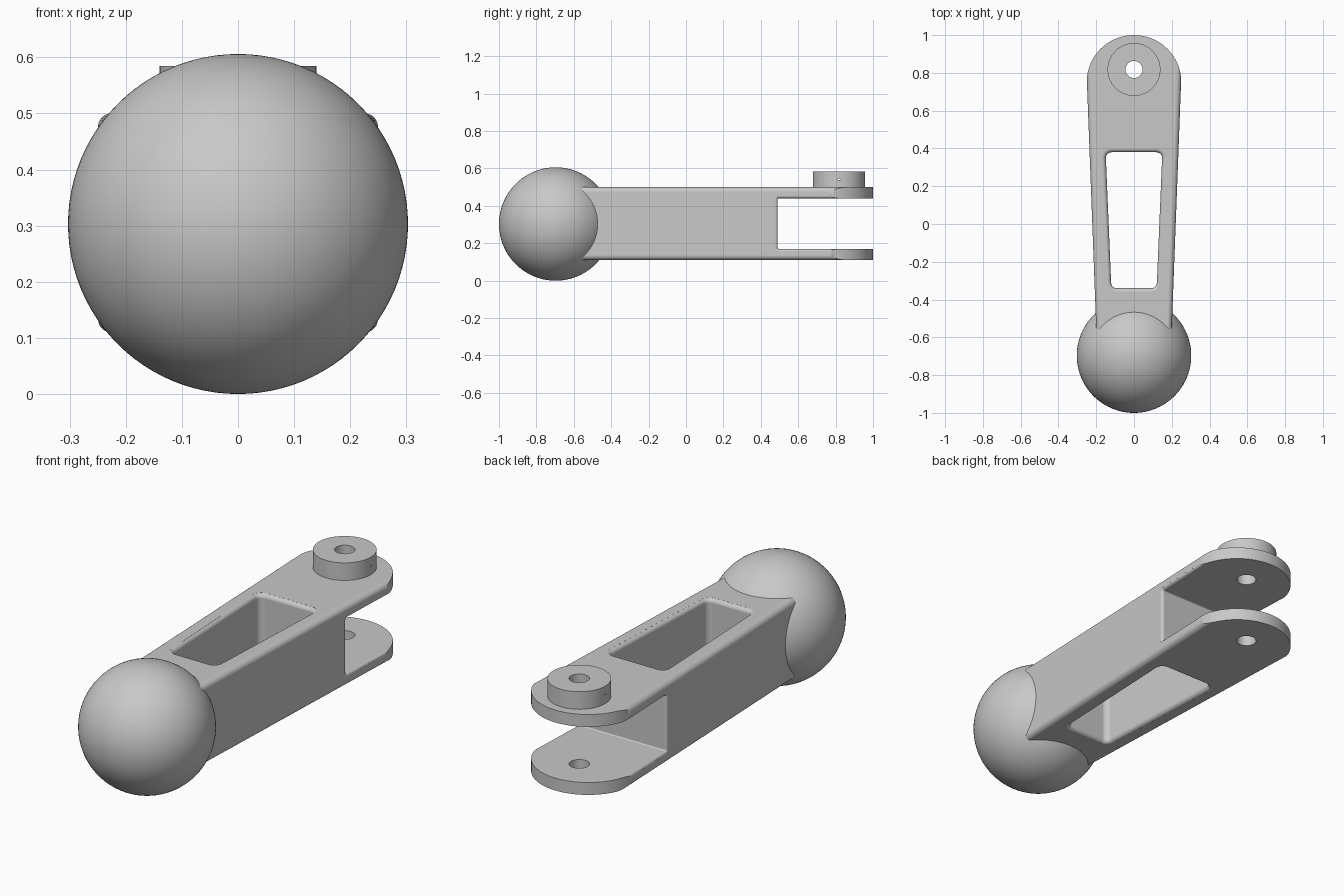
import bpy
import bmesh
from math import sin, cos, pi, radians

old = bpy.data.objects.get("Cube")
if old:
    bpy.data.objects.remove(old, do_unlink=True)

GREY = (0.58, 0.58, 0.58, 1)
metal = bpy.data.materials.new("plain_grey")
metal.use_nodes = True
metal.diffuse_color = GREY
metal.node_tree.nodes["Principled BSDF"].inputs["Base Color"].default_value = GREY

MID_Z = 0.305          # height of the arm's centre line
HALF_H = 0.195         # half height of the arm
PIVOT_Y = 0.818        # hinge axis


def half_width(y):
    """Half width of the tapered arm."""
    return 0.2 + 0.05 * (y + 0.55) / 1.32


def rounded_rect(hx, hy, r, n=8):
    pts = []
    for q, (sx, sy) in enumerate([(1, 1), (-1, 1), (-1, -1), (1, -1)]):
        for i in range(n + 1):
            a = (q + i / n) * pi / 2
            pts.append((sx * (hx - r) + r * cos(a), sy * (hy - r) + r * sin(a)))
    return pts


def fillet(r, n=8):
    """Pairs of (outward offset, depth below surface) for a rounded rim."""
    angles = [radians(80) * i / n for i in range(n + 1)]
    return [(r - r * cos(a), r - r * sin(a)) for a in angles]


def loft(name, rings):
    """Closed solid through rings with equal point counts."""
    bm = bmesh.new()
    loops = [[bm.verts.new(p) for p in ring] for ring in rings]
    for a, b in zip(loops, loops[1:]):
        for i in range(len(a)):
            j = (i + 1) % len(a)
            bm.faces.new((a[i], a[j], b[j], b[i]))
    bm.faces.new(loops[0])
    bm.faces.new(loops[-1])
    bmesh.ops.recalc_face_normals(bm, faces=bm.faces)
    mesh = bpy.data.meshes.new(name)
    bm.to_mesh(mesh)
    bm.free()
    obj = bpy.data.objects.new(name, mesh)
    bpy.context.collection.objects.link(obj)
    return obj


def cylinder(name, r, depth, loc, rot=(0, 0, 0), sides=64):
    bpy.ops.mesh.primitive_cylinder_add(vertices=sides, radius=r, depth=depth,
                                        location=loc, rotation=rot)
    obj = bpy.context.object
    obj.name = name
    return obj


def activate(obj):
    bpy.ops.object.select_all(action='DESELECT')
    obj.select_set(True)
    bpy.context.view_layer.objects.active = obj


def cut(obj, tool, operation='DIFFERENCE'):
    tool.hide_render = True
    mod = obj.modifiers.new("cut", 'BOOLEAN')
    mod.operation = operation
    mod.solver = 'EXACT'
    mod.object = tool
    activate(obj)
    bpy.ops.object.modifier_apply(modifier=mod.name)


def finish(obj):
    obj.data.materials.clear()
    obj.data.materials.append(metal)
    activate(obj)
    bpy.ops.object.shade_smooth_by_angle(angle=radians(30))
    obj.modifiers.new("even_shading", 'WEIGHTED_NORMAL').keep_sharp = True


# Tapered arm with rounded long edges
arm = loft("arm", [[(x, y, MID_Z + z) for x, z in
                    rounded_rect(half_width(y), HALF_H, 0.027)]
                   for y in (-0.65, 1.1)])

# Round hinge end
outline = [(-0.3, 0.752), (-0.3, -0.9), (0.3, -0.9), (0.3, 0.752)]
outline += [(0.25 * cos(i * pi / 48), 0.752 + 0.248 * sin(i * pi / 48))
            for i in range(49)]
end_tool = loft("end_tool", [[(x, y, z) for x, y in outline] for z in (-0.2, 0.9)])
cut(arm, end_tool, 'INTERSECT')

# Vertical window with rounded rims
half = [(o, HALF_H - d) for o, d in fillet(0.02)]
half.append((half[-1][0], 0.4))
levels = [(o, -h) for o, h in reversed(half)] + half
window_tool = loft("window_tool", [
    [(x * (1 + 0.31 * y), 0.02 + y, MID_Z + h)
     for x, y in rounded_rect(0.135 + o, 0.36 + o, 0.03 + o)]
    for o, h in levels])
cut(arm, window_tool)

# Fork slot with rounded side edges
half = fillet(0.014)
half.append((half[-1][0], -0.2))
levels = [(o, d, -1) for o, d in reversed(half)] + [(o, d, 1) for o, d in half]
slot_tool = loft("slot_tool", [
    [(side * (half_width(0.9 + y) - d), 0.9 + y, MID_Z + z)
     for y, z in rounded_rect(0.41 + o, 0.135 + o, 0.006 + o)]
    for o, d, side in levels])
cut(arm, slot_tool)

# Boss on the upper fork plate
boss = cylinder("hinge_boss", 0.14, 0.095, (0, PIVOT_Y, 0.5375), sides=96)

# Pivot hole and tiny cross hole
hole_tool = cylinder("hole_tool", 0.045, 2, (0, PIVOT_Y, MID_Z))
pin_tool = cylinder("pin_tool", 0.005, 1, (0, PIVOT_Y, 0.542), (0, pi / 2, 0), 16)
cut(arm, hole_tool)
cut(boss, hole_tool)
cut(boss, pin_tool)

# Ball end
bpy.ops.mesh.primitive_uv_sphere_add(segments=96, ring_count=48, radius=0.303,
                                     location=(0, -0.697, 0.303))
ball = bpy.context.object
ball.name = "ball_end"

for tool in (end_tool, window_tool, slot_tool, hole_tool, pin_tool):
    bpy.data.objects.remove(tool, do_unlink=True)
for part in (arm, boss, ball):
    finish(part)
